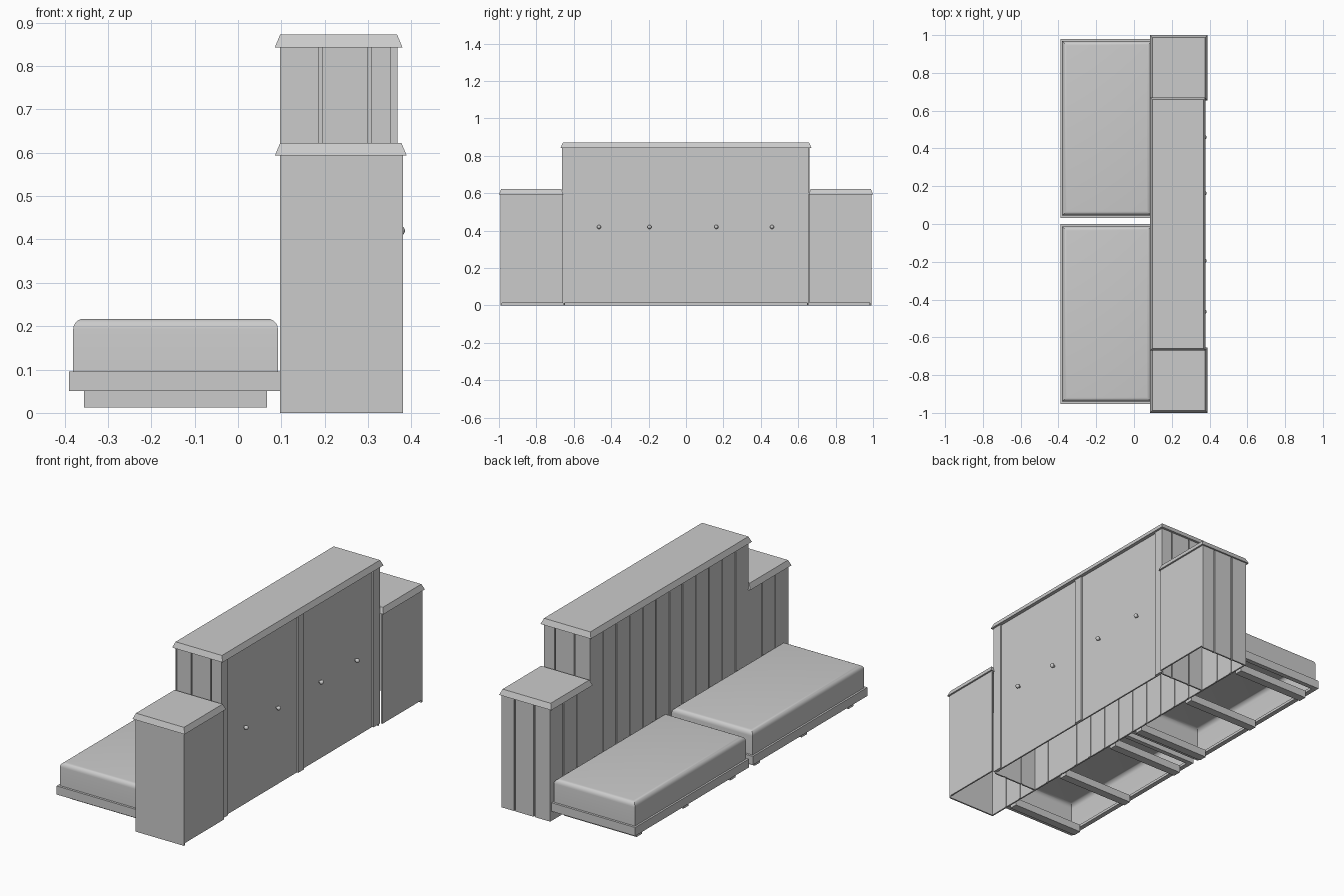
import bpy, bmesh

if "Cube" in bpy.data.objects:
    bpy.data.objects.remove(bpy.data.objects["Cube"])

def finish(name, bm, smooth=False):
    bmesh.ops.recalc_face_normals(bm, faces=bm.faces)
    me = bpy.data.meshes.new(name)
    bm.to_mesh(me)
    bm.free()
    ob = bpy.data.objects.new(name, me)
    bpy.context.collection.objects.link(ob)
    if smooth:
        bpy.ops.object.select_all(action='DESELECT')
        ob.select_set(True)
        bpy.context.view_layer.objects.active = ob
        bpy.ops.object.shade_smooth_by_angle()
    return ob

def add_box(bm, lo, hi, inset=0.0):
    """Box from corner to corner; inset narrows the top face."""
    (x0, y0, z0), (x1, y1, z1) = lo, hi
    i = inset
    v = [bm.verts.new(c) for c in (
        (x0, y0, z0), (x1, y0, z0), (x1, y1, z0), (x0, y1, z0),
        (x0+i, y0+i, z1), (x1-i, y0+i, z1), (x1-i, y1-i, z1), (x0+i, y1-i, z1))]
    for f in ((3, 2, 1, 0), (4, 5, 6, 7), (0, 1, 5, 4),
              (1, 2, 6, 5), (2, 3, 7, 6), (3, 0, 4, 7)):
        bm.faces.new([v[k] for k in f])

def box(name, lo, hi, inset=0.0):
    bm = bmesh.new()
    add_box(bm, lo, hi, inset)
    return finish(name, bm)

def plank_wall(name, axis, cuts, outer, inward, z1, gap=0.007, t=0.008):
    """Vertical boards between cuts, with a thin batten behind each joint."""
    bm = bmesh.new()
    def slab(a, b, d0, d1):
        d0, d1 = sorted((outer + inward*d0, outer + inward*d1))
        if axis == 'y':
            add_box(bm, (d0, a, 0), (d1, b, z1))
        else:
            add_box(bm, (a, d0, 0), (b, d1, z1))
    last = len(cuts) - 2
    for k in range(last + 1):
        slab(cuts[k] + (gap/2 if k else 0),
             cuts[k+1] - (gap/2 if k < last else 0), 0, t)
        if k:
            slab(cuts[k] - gap, cuts[k] + gap, t, t + 0.003)
    return finish(name, bm)

def steps(a, b, n):
    return [a + (b - a)*k/n for k in range(n + 1)]

HC, HS = 0.843, 0.593       # wall heights: centre and side cabinets

# Centre cabinet: plank back and ends, plain door front
plank_wall('centre_plank_back', 'y', steps(-0.66, 0.66, 12), 0.097, 1, HC)
for s, n in ((-1, 'front'), (1, 'rear')):
    plank_wall('centre_plank_end_' + n, 'x', [0.105, 0.19, 0.303, 0.362], s*0.658, -s, HC)
for a, b, n in ((-0.61, -0.022, 'front'), (0.022, 0.605, 'rear')):
    box('door_' + n, (0.352, a, 0.012), (0.36, b, HC))
for a, b, n in ((-0.662, -0.608, 'front'), (-0.024, 0.024, 'middle'), (0.602, 0.658, 'rear')):
    box('stile_' + n, (0.352, a, 0.012), (0.368, b, HC))
box('centre_cap', (0.085, -0.67, HC), (0.379, 0.67, 0.872), 0.012)

# Side cabinets
for s, n in ((-1, 'front'), (1, 'rear')):
    a, b = sorted((s*0.66, s*0.992))
    plank_wall('side_plank_back_' + n, 'y', steps(a, b, 3), 0.097, 1, HS)
    box('side_panel_' + n, (0.372, a, 0.012), (0.38, b, HS))
    a, b = sorted((s*0.655, s*1.0))
    box('side_cap_' + n, (0.085, a, HS), (0.389, b, 0.622), 0.012)
box('plain_end_front', (0.097, -0.992, 0.0), (0.38, -0.984, HS))
plank_wall('plank_end_rear', 'x', [0.105, 0.19, 0.303, 0.38], 0.992, -1, HS)

# Round door knobs on short stems
for k, y in enumerate((-0.465, -0.195, 0.162, 0.46)):
    bpy.ops.mesh.primitive_uv_sphere_add(segments=12, ring_count=8, radius=0.011, location=(0.374, y, 0.42))
    bpy.context.object.name = 'knob_%d' % k
    bpy.ops.object.shade_smooth_by_angle()
    bpy.ops.mesh.primitive_cylinder_add(vertices=10, radius=0.005, depth=0.016,
                                        location=(0.366, y, 0.42), rotation=(0, 1.5708, 0))
    bpy.context.object.name = 'knob_stem_%d' % k

# Two beds: frame rims, hollow rounded mattress, cross slats
def ring(name, x0, x1, y0, y1, z0, z1, w):
    bm = bmesh.new()
    add_box(bm, (x0, y0, z0), (x1, y0+w, z1))
    add_box(bm, (x0, y1-w, z0), (x1, y1, z1))
    add_box(bm, (x0, y0+w, z0), (x0+w, y1-w, z1))
    add_box(bm, (x1-w, y0+w, z0), (x1, y1-w, z1))
    return finish(name, bm)

for n, y0, y1 in (('front', -0.953, 0.0), ('rear', 0.033, 0.98)):
    ring('bed_base_rim_' + n, -0.39, 0.097, y0, y1, 0.05, 0.064, 0.025)
    ring('bed_frame_' + n, -0.39, 0.097, y0, y1, 0.064, 0.095, 0.012)
    bm = bmesh.new()
    add_box(bm, (-0.38, y0+0.012, 0.064), (0.092, y1-0.012, 0.217))
    bottom = [f for f in bm.faces if all(v.co.z < 0.1 for v in f.verts)]
    bmesh.ops.delete(bm, geom=bottom, context='FACES_ONLY')
    top = [e for e in bm.edges if all(v.co.z > 0.2 for v in e.verts)]
    bmesh.ops.bevel(bm, geom=top, offset=0.024, segments=5, profile=0.5, affect='EDGES')
    finish('mattress_' + n, bm, True)
    mid = (y0 + y1)/2
    for k, y in enumerate((mid-0.39, mid, mid+0.39)):
        box('bed_slat_%s_%d' % (n, k), (-0.355, y-0.022, 0.012), (0.067, y+0.022, 0.052))
